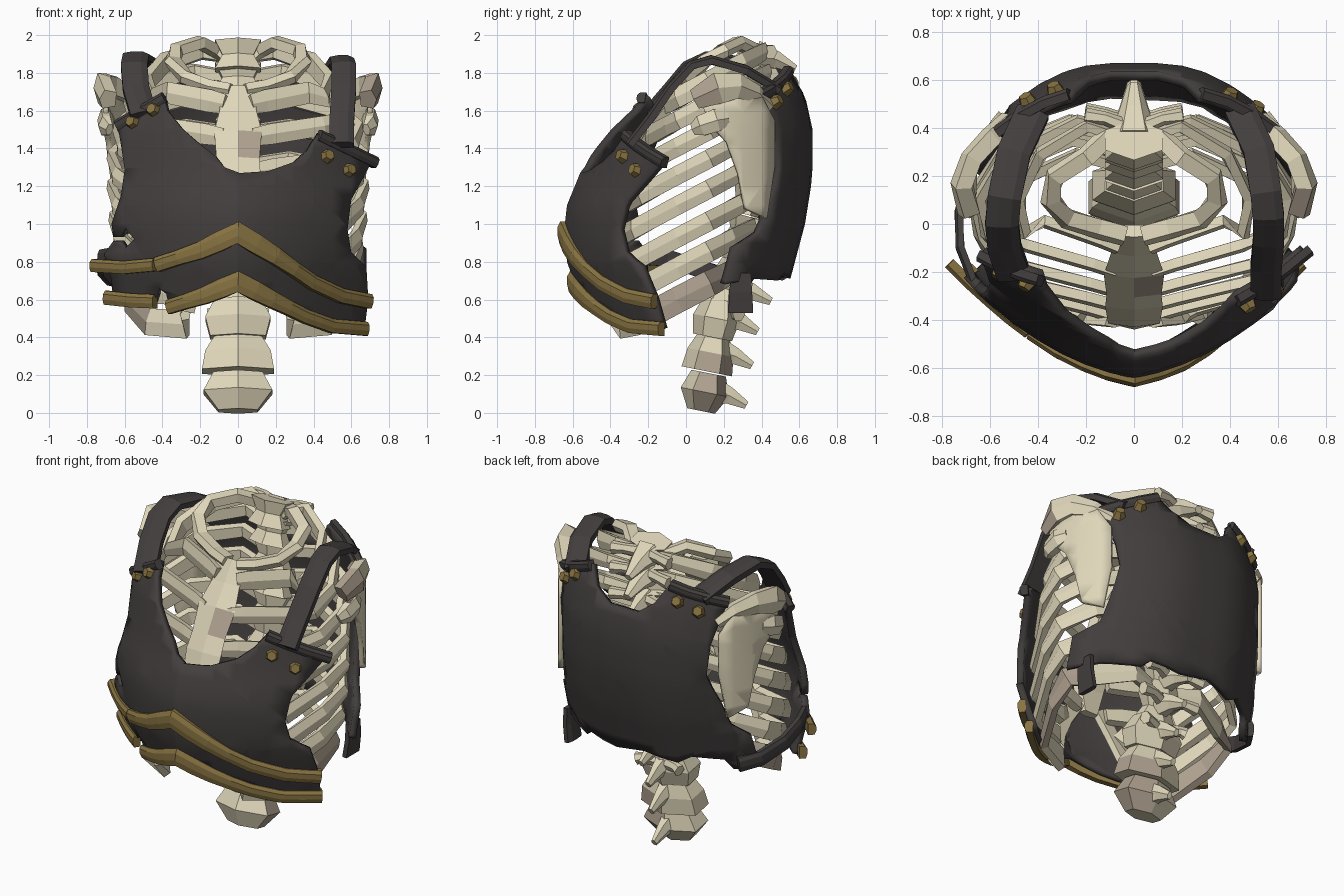
import bpy, bmesh, math
from mathutils import Vector

if "Cube" in bpy.data.objects:
    bpy.data.objects.remove(bpy.data.objects["Cube"])

def material(name, rgb):
    m = bpy.data.materials.new(name)
    m.diffuse_color = (*rgb, 1)
    m.use_nodes = True
    m.node_tree.nodes["Principled BSDF"].inputs["Base Color"].default_value = m.diffuse_color
    return m

BONE = material("bone", (0.74, 0.675, 0.49))
STAIN = material("stained bone", (0.43, 0.36, 0.28))
IRON = material("dark iron", (0.056, 0.048, 0.048))
GOLD = material("old gold", (0.25, 0.175, 0.055))

def finish(name, bm, mats, mirror=False, stain=None, smooth=None):
    if smooth is None:
        bmesh.ops.recalc_face_normals(bm, faces=bm.faces)
    if stain:
        for f in bm.faces:
            f.material_index = int(stain(f.calc_center_median()))
    me = bpy.data.meshes.new(name)
    bm.to_mesh(me)
    bm.free()
    for m in mats:
        me.materials.append(m)
    ob = bpy.data.objects.new(name, me)
    bpy.context.collection.objects.link(ob)
    if mirror:
        ob.modifiers.new("mirror", 'MIRROR')
    if smooth:
        me.shade_smooth()
        me.set_sharp_from_angle(angle=math.radians(smooth))
    return ob

RIB = [(-1, -.75), (.5, -1), (1, 0), (.5, 1), (-1, .75)]
BAR = [(-1, -1), (.6, -1), (1, -.3), (1, .5), (.4, 1), (-1, 1)]
HEX = [(math.cos(k * math.pi / 3), math.sin(k * math.pi / 3)) for k in range(6)]

def sweep(name, pts, t, h, mats, up=(0, 0, 1), scale=None, section=RIB, mirror=False, stain=None):
    """Sweep a section (t outward, h along up) along a path."""
    bm, pts, rings = bmesh.new(), [Vector(p) for p in pts], []
    for i, p in enumerate(pts):
        d = (pts[min(i + 1, len(pts) - 1)] - pts[max(i - 1, 0)]).normalized()
        out = Vector(up).cross(d).normalized()
        w, s = d.cross(out), scale[i] if scale else 1
        ts = s if section is HEX else 1
        rings.append([bm.verts.new(p + out * a * t * ts + w * b * h * s) for a, b in section])
    n = len(section)
    for r, q in zip(rings, rings[1:]):
        for k in range(n):
            bm.faces.new((r[k], r[(k + 1) % n], q[(k + 1) % n], q[k]))
    bm.faces.new(rings[0])
    bm.faces.new(rings[-1])
    return finish(name, bm, mats, mirror, stain)

def plate(name, outline, place, outward, thick, mats, step=.1, mirror=False, smooth=28):
    """Cut a flat outline into a grid, bend it onto a surface and thicken it."""
    bm = bmesh.new()
    bm.faces.new([bm.verts.new((a, b, 0)) for a, b in outline])
    bmesh.ops.triangulate(bm, faces=bm.faces[:])
    for axis in ((1, 0, 0), (0, 1, 0)):
        for k in range(-8, 20):
            bmesh.ops.bisect_plane(bm, geom=bm.verts[:] + bm.edges[:] + bm.faces[:], dist=1e-4,
                                   plane_co=Vector(axis) * k * step, plane_no=axis)
    for v in bm.verts:
        v.co = place(v.co.x, v.co.y)
    bm.normal_update()
    if sum((f.normal.dot(Vector(outward)) for f in bm.faces)) < 0:
        bmesh.ops.reverse_faces(bm, faces=bm.faces[:])
    ob = finish(name, bm, mats, mirror, smooth=smooth)
    m = ob.modifiers.new("thickness", 'SOLIDIFY')
    m.thickness, m.offset = thick, -1
    return ob

def lerp(table, z):
    for (a, p), (b, q) in zip(table, table[1:]):
        if z <= b:
            return p + (q - p) * max(0, (z - a) / (b - a))
    return table[-1][1]

# Armour surfaces
FRONT = [(.4, -.48), (.6, -.56), (.8, -.63), (.97, -.645), (1.1, -.63), (1.27, -.56), (1.5, -.49), (1.7, -.37)]
BACK = [(.5, .48), (.7, .55), (1, .63), (1.25, .67), (1.5, .67), (1.68, .63), (1.86, .56)]

def front(x, z, out=0):
    return Vector((x, lerp(FRONT, z) + .15 * abs(x) + .6 * x * x - out, z))

def back(x, z, out=0):
    return Vector((x, lerp(BACK, z) - max(0, abs(x) - .1) ** 2 + out, z))

# Breastplate with chipped edge, crack and notch
plate("breastplate", [
    (-.40, 1.69), (-.38, 1.61), (-.29, 1.5), (-.21, 1.43), (-.12, 1.36), (-.07, 1.30), (.01, 1.27),
    (.16, 1.28), (.30, 1.33), (.38, 1.40), (.44, 1.49), (.72, 1.35), (.65, 1.22), (.60, 1.13),
    (.58, .97), (.60, .85), (.68, .77), (.69, .6), (.67, .44), (.5, .45), (.36, .5), (.18, .58),
    (0, .68), (-.18, .6), (-.36, .54), (-.38, .63), (-.42, .66), (-.45, .57), (-.66, .58), (-.67, .7),
    (-.71, .84), (-.66, .91), (-.63, .91), (-.6, .87), (-.55, .92), (-.6, .98), (-.63, .93),
    (-.66, .93), (-.67, 1.0), (-.62, 1.15), (-.60, 1.29), (-.62, 1.42), (-.64, 1.54)],
    front, (0, -1, 0), .04, [IRON])

# Backplate with ragged hem
plate("backplate", [
    (-.27, 1.84), (-.57, 1.75), (-.52, 1.5), (-.5, 1.3), (-.56, 1.1), (-.59, .95), (-.66, .87),
    (-.67, .7), (-.62, .65), (-.56, .66), (-.53, .73), (-.38, .75), (-.3, .70), (-.1, .74), (.1, .71),
    (.3, .74), (.35, .70), (.55, .71), (.68, .68), (.68, .87), (.58, .95), (.55, 1.1), (.52, 1.3),
    (.54, 1.45), (.6, 1.68), (.28, 1.82), (.22, 1.72), (.1, 1.65), (-.1, 1.65), (-.2, 1.72)],
    back, (0, 1, 0), .04, [IRON])

# Gold bands wrapped over the breastplate, listed from +x to -x
def band(name, pts, h):
    line = []
    for (x0, z0), (x1, z1) in zip(pts, pts[1:]):
        line += [(x0, z0), ((x0 + x1) / 2, (z0 + z1) / 2)]
    line.append(pts[-1])
    s = [1 + .5 * max(0, 1 - abs(x) / .3) for x, z in line]
    sweep(name, [front(x, z, .012) for x, z in line], .024, h, [GOLD], scale=s, section=BAR)

band("upper_band", [(.7, .59), (.55, .62), (.4, .69), (.2, .83), (0, .955), (-.2, .86), (-.43, .785)], .039)
band("upper_band_end", [(-.44, .785), (-.6, .77), (-.77, .78)], .034)
band("lower_band", [(.68, .445), (.5, .46), (.36, .51), (.18, .60), (0, .695), (-.18, .62), (-.37, .56)], .037)
band("lower_band_end", [(-.44, .59), (-.56, .595), (-.70, .61)], .037)

# Thin strap end caps
def cap(name, surf, a, b):
    pts = [surf(a[0] + (b[0] - a[0]) * k / 3, a[1] + (b[1] - a[1]) * k / 3, .0) for k in range(4)]
    sweep(name, pts, .024, .03, [IRON], section=BAR)

cap("front_cap_left", front, (-.39, 1.67), (-.64, 1.52))
cap("front_cap_right", front, (.73, 1.325), (.43, 1.47))
cap("back_cap_left", back, (-.57, 1.74), (-.27, 1.83))
cap("back_cap_right", back, (.28, 1.81), (.6, 1.67))

# Shoulder straps, side strap and torn hanging strap
sweep("strap_right", [(.55, -.30, 1.42), (.55, -.19, 1.56), (.56, -.08, 1.72), (.56, .03, 1.84), (.55, .13, 1.87),
                      (.52, .31, 1.82), (.44, .48, 1.72)], .024, .065, [IRON], up=(1, 0, 0), section=BAR)
sweep("strap_left", [(-.50, -.22, 1.58), (-.54, -.10, 1.72), (-.55, 0, 1.84), (-.54, .11, 1.89), (-.5, .3, 1.86),
                     (-.42, .47, 1.77)], .024, .07, [IRON], up=(1, 0, 0), section=BAR)
sweep("side_strap", [(-.67, -.24, .83), (-.725, -.1, .82), (-.73, .05, .77), (-.68, .22, .72), (-.6, .33, .70)],
      .018, .045, [IRON], section=BAR)
sweep("hanging_strap", [(.60, .29, .74), (.60, .29, .64), (.585, .29, .53)], .018, .06, [IRON],
      up=(0, 1, 0), scale=[.9, 1, 1.1], section=BAR)

# Hexagonal rivets
def rivet(name, surf, x, z, direction):
    bm = bmesh.new()
    rot = Vector(direction).to_track_quat('Z', 'Y').to_matrix().to_4x4()
    rot.translation = surf(x, z, .012)
    bmesh.ops.create_cone(bm, cap_ends=True, segments=6, radius1=.044, radius2=.028, depth=.05, matrix=rot)
    finish(name, bm, [GOLD])

for i, (x, z) in enumerate([(-.56, 1.54), (-.45, 1.605), (.475, 1.36), (.59, 1.285)]):
    rivet(f"front_rivet_{i}", front, x, z, (x, -.8, .3))
for i, (x, z) in enumerate([(-.445, 1.70), (-.33, 1.75), (.40, 1.72), (.51, 1.65)]):
    rivet(f"back_rivet_{i}", back, x, z, (x * .8, .75, .4))

# Spine: flared bodies with rear and side processes
SPINE = [(.11, .10), (.32, .13), (.50, .16), (.66, .2), (.81, .25), (.97, .29), (1.13, .32), (1.29, .34),
         (1.45, .35), (1.61, .35), (1.77, .34), (1.89, .33)]
FLARE = {0: [.6, 1.05, .75], 1: [1.1, 1.0, .65], 2: [.85, 1, .7]}
for i, (z, y) in enumerate(SPINE):
    r, h = (.2, .1) if i < 3 else (.14, .075)
    ends = [(0, y - .02, z - h), (0, y, z), (0, y + .02, z + h)]
    sweep(f"vertebra_{i}", ends, r * .62, r, [BONE, STAIN], up=(1, 0, 0), scale=FLARE.get(i, [1, .68, 1]), section=HEX,
          stain=lambda c, i=i: c.x > .05 and (i == 0 and c.y > .09 or i == 1 and c.z < .32 and c.y > .1))
    tail = .25 if i > 2 else .22
    wide = .07 if i > 9 else .045
    sweep(f"rear_process_{i}", [(0, y + .04, z + .01), (0, y + tail * .6, z - .02), (0, y + tail, z - .07)],
          wide, .06, [BONE], scale=[1.4, .85, .4], section=HEX)
    if i > 1:
        sweep(f"side_process_{i}", [(.02, y + .07, z + .02), (.12, y + .11, z + .03), (.2 if i > 2 else .15, y + .12, z + .02)],
              .035, .04, [BONE], scale=[1, .8, 1], section=HEX, mirror=True)

# Ribs: height at y = 0, half width, rear y, front y, front x, section half height
RIBS = [(1.69, .48, .36, -.10, .07, .055), (1.57, .58, .38, -.20, .08, .05), (1.43, .64, .38, -.28, .08, .05),
        (1.28, .67, .38, -.34, .08, .05), (1.12, .67, .36, -.38, .10, .05), (.95, .66, .34, -.39, .20, .052),
        (.79, .64, .30, -.38, .28, .056), (.62, .60, .24, -.36, .28, .07)]
for i, (z, w, yb, yf, xe, h) in enumerate(RIBS):
    path = [(.05, yb), (.4 * w, yb + .05), (.8 * w, yb - .06), (w, .12), (.96 * w, -.04),
            (.78 * w, yf + .11), ((.46 * w + xe) / 2, yf + .03), (xe, yf)]
    lift = [0] * 6 + ([.03, .10] if i > 4 else [0, 0])
    sweep(f"rib_{i + 2}", [(x, y, z + .55 * y + a) for (x, y), a in zip(path, lift)], .027, h, [BONE, STAIN], mirror=True,
          scale=[.7, .85, 1, 1, 1, 1.05, 1.1, .95], stain=lambda c, i=i: i == 7 and -.2 < c.y < .2)
sweep("rib_1", [(.05, .36, 1.87), (.12, .36, 1.92), (.2, .28, 1.96), (.33, .2, 1.92), (.35, .1, 1.86),
                (.28, .02, 1.78), (.15, -.02, 1.73), (.04, -.05, 1.71)], .042, .036, [BONE], mirror=True)

# Costal margin joining the lower ribs to the breastbone
sweep("costal_margin", [(.28, -.36, .54), (.25, -.38, .66), (.18, -.40, .80), (.08, -.41, .95)],
      .022, .05, [BONE], up=(1, 0, 0), mirror=True)

# Breastbone
sweep("breastbone", [(0, -.41, .9), (0, -.40, 1.05), (0, -.33, 1.25), (0, -.28, 1.34), (0, -.2, 1.48),
                     (0, -.11, 1.6), (0, -.03, 1.72)], .03, .12, [BONE, STAIN], up=(1, 0, 0),
      scale=[.5, .9, 1, .95, 1.05, .8, .95], stain=lambda c: .03 < c.x < .1 and 1.35 < c.z < 1.5)

# Shoulder blades with their ridge and joint
plate("shoulder_blade", [(.09, 1.62), (.13, 1.52), (.22, 1.43), (.28, 1.27), (.32, 1.08), (.43, 1.03), (.47, 1.3),
                         (.47, 1.55), (.38, 1.72), (.2, 1.7)],
      lambda y, z: Vector((.715 - 1.1 * max(0, y - .1) ** 2, y, z)), (1, 0, 0), .03, [BONE], mirror=True)
for s, side in ((1, "right"), (-1, "left")):
    sweep(f"shoulder_ridge_{side}", [(s * x, y, z) for x, y, z in (
        (.52, .43, 1.62), (.60, .36, 1.69), (.68, .27, 1.73), (.72, .17, 1.72), (.69, .05, 1.66))],
        .045 * s, .06, [BONE, STAIN], scale=[.5, .8, 1.1, 1.4, .9], stain=lambda c: c.x > 0 and c.y < .14)
sweep("shoulder_joint", [(.68, .22, 1.56), (.70, .16, 1.55), (.70, .08, 1.52), (.68, .04, 1.5)],
      .045, .07, [BONE], scale=[.6, 1, .9, .5], section=HEX, mirror=True)
